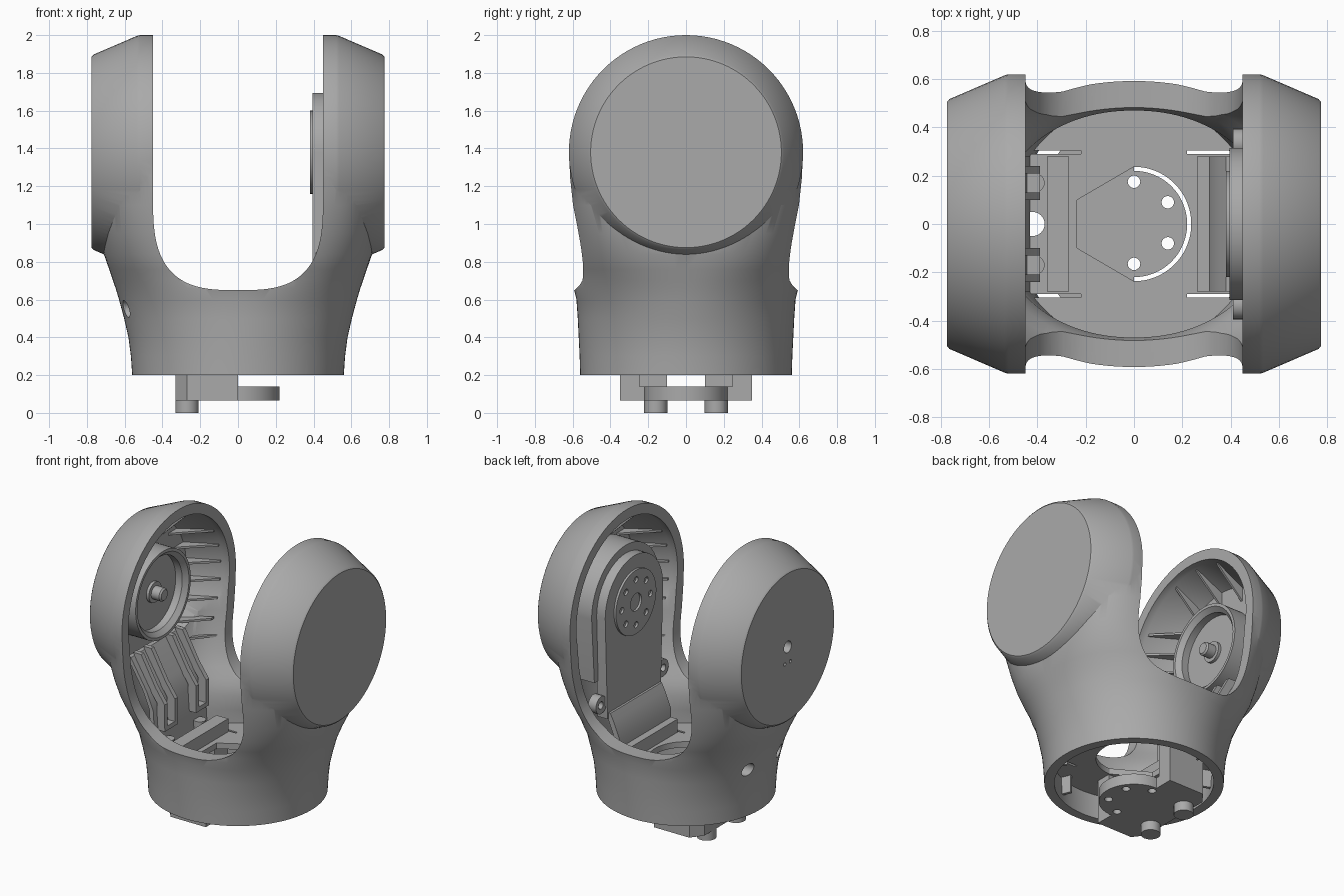
import bpy, bmesh, math
from math import cos, sin, pi, radians, sqrt

if "Cube" in bpy.data.objects:
    bpy.data.objects.remove(bpy.data.objects["Cube"])

CZ = 1.38  # height of the joint axis


def finish(name, bm):
    bmesh.ops.recalc_face_normals(bm, faces=bm.faces)
    me = bpy.data.meshes.new(name)
    bm.to_mesh(me)
    bm.free()
    ob = bpy.data.objects.new(name, me)
    bpy.context.collection.objects.link(ob)
    return ob


def skin(name, rings, closed=False):
    """Bridge equal rings of points; cap the ends unless the rings form a loop."""
    bm = bmesh.new()
    vs = [[bm.verts.new(p) for p in r] for r in rings]
    n = len(rings[0])
    pairs = list(zip(vs, vs[1:])) + ([(vs[-1], vs[0])] if closed else [])
    for a, b in pairs:
        for i in range(n):
            j = (i + 1) % n
            bm.faces.new((a[i], a[j], b[j], b[i]))
    if not closed:
        bm.faces.new(vs[0])
        bm.faces.new(vs[-1])
    return finish(name, bm)


def prism(name, pts, axis, lo, hi):
    put = {'x': lambda u, v, w: (w, u, v),
           'y': lambda u, v, w: (u, w, v),
           'z': lambda u, v, w: (u, v, w)}[axis]
    return skin(name, [[put(u, v, w) for u, v in pts] for w in (lo, hi)])


def arc(cu, cv, r, a0=0, a1=360, n=40):
    k = n if a1 - a0 == 360 else n - 1
    return [(cu + r * cos(radians(a0 + (a1 - a0) * i / k)),
             cv + r * sin(radians(a0 + (a1 - a0) * i / k))) for i in range(n)]


def box(name, x0, x1, y0, y1, z0, z1):
    return prism(name, [(x0, y0), (x1, y0), (x1, y1), (x0, y1)], 'z', z0, z1)


def lathe(name, prof, closed=False, n=96):
    """Turn an (x, radius) profile round the joint axis."""
    return skin(name, [[(x, r * cos(2 * pi * i / n), CZ + r * sin(2 * pi * i / n))
                        for i in range(n)] for x, r in prof], closed)


def apply(ob, others, op='DIFFERENCE'):
    for o in others:
        m = ob.modifiers.new('b', 'BOOLEAN')
        m.operation, m.object, m.solver = op, o, 'EXACT'
        dg = bpy.context.evaluated_depsgraph_get()
        me = bpy.data.meshes.new_from_object(ob.evaluated_get(dg))
        ob.modifiers.clear()
        ob.data = me
        bpy.data.objects.remove(o)
    return ob


# --- yoke shell: lofted base plus tapered joint drum, hollowed, then U-cut
# rows: height, half width, half depth measured at x, x, roundness, wall in y
ROWS = [(.2, .56, .56, 0, 2, .06), (.3, .567, .563, 0, 2, .06), (.4, .58, .568, 0, 2, .06),
        (.5, .603, .573, 0, 2.05, .08), (.6, .63, .58, 0, 2.1, .11),
        (.66, .648, .56, .25, 2.2, .11), (.70, .662, .543, .31, 2.3, .10),
        (.76, .682, .543, .37, 2.5, .085), (.84, .71, .552, .41, 2.8, .075),
        (.95, .725, .57, .437, 3.2, .07), (1.1, .74, .598, .45, 3.6, .07),
        (1.25, .75, .614, .45, 3.9, .07), (1.38, .755, .619, .45, 4, .07)]


def loft(name, hollow, rows, n=128):
    rings = []
    for z, a, s, xs, e, wall in rows:
        b = s / (1 - (xs / a) ** e) ** (1 / e)
        if hollow:
            a, b = a - .065, b - wall
        rings.append([(a * math.copysign(abs(cos(t)) ** (2 / e), cos(t)),
                       b * math.copysign(abs(sin(t)) ** (2 / e), sin(t)), z)
                      for t in (2 * pi * i / n for i in range(n))])
    return skin(name, rings)


shell = loft('yoke_shell', False, ROWS)
drum = [(.52, .62), (.535, .616), (.765, .517), (.775, .505)]
apply(shell, [lathe('drum', [(-x, r) for x, r in drum[::-1]] + drum)], 'UNION')
half_u = [(.45, 2.3)] + [(.45 * cos(t) ** .66, 1.15 - .5 * sin(t) ** .66)
                         for t in (pi / 2 * i / 28 for i in range(28))]
u_cut = prism('u_cut', half_u + [(0, .65)] + [(-x, z) for x, z in half_u[::-1]], 'y', -1, 1)
cavity = loft('cavity', True, [(.1, .56, .56, 0, 2, .06)] + ROWS)
drum_cavity = lathe('drum_cavity', [(-.71, .45), (-.5, .55), (.5, .55), (.71, .45)])
holes = [prism('hole', arc(0, CZ, .04, n=24), 'x', -.85, -.65)]
holes += [prism('hole', arc(y, .55, .045, n=24), 'x', -.8, -.5) for y in (-.17, .17)]
holes += [prism('hole', arc(y, 1.27, .012, n=12), 'x', -.85, -.74) for y in (-.03, .03)]
apply(shell, [cavity, drum_cavity, u_cut] + holes)

# --- triangular stiffening ribs in both arms
for sx in (-1, 1):
    for z in (1.06, 1.18, 1.3, 1.42, 1.54, 1.66):
        d = z - CZ
        deep, rim = sqrt(.47 ** 2 - d * d), sqrt(.565 ** 2 - d * d)
        for sy in (-1, 1):
            prism('side_rib', [(sx * .72, sy * (deep - .13)), (sx * .72, sy * deep),
                               (sx * .51, sy * rim), (sx * .51, sy * (rim - .03))],
                  'z', z - .007, z + .007)
    for y in (-.2, 0, .2):
        deep, rim = CZ + sqrt(.47 ** 2 - y * y), CZ + sqrt(.565 ** 2 - y * y)
        prism('top_rib', [(sx * .72, deep - .13), (sx * .72, deep),
                          (sx * .51, rim), (sx * .51, rim - .03)],
              'y', y - .007, y + .007)
    for sy in (-1, 1):
        prism('low_rib', [(sx * .6, sy * .33), (sx * .6, sy * .42), (sx * .48, sy * .51),
                          (sx * .48, sy * .47)], 'z', .935, .95)

# --- upright ribs in the base
for k in range(8):
    a = radians(22.5 + 45 * k)
    c, s = cos(a), sin(a)
    prism('base_rib', [(c * r - s * t, s * r + c * t)
                       for r, t in ((.44, -.01), (.52, -.01), (.52, .01), (.44, .01))],
          'z', .25, .4)

# --- floor inside the base, with shaped opening and slits
floor = prism('inner_floor', [(.56 * cos(2 * pi * i / 64), .54 * sin(2 * pi * i / 64))
                              for i in range(64)], 'z', .37, .41)
opening = arc(0, 0, .237, -90, 90) + [(-.235, .1), (-.235, -.1)]
cuts = [prism('opening', opening, 'z', .3, .7),
        prism('cable_hole', arc(-.42, 0, .05, n=24), 'z', .3, .7)]
for sx in (-1, 1):
    for sy in (-1, 1):
        cuts.append(box('slit', *sorted((sx * .22, sx * .43)),
                        *sorted((sy * .29, sy * .305)), .3, .7))
apply(floor, cuts)
box('left_floor_bar', -.36, -.27, -.28, .28, .40, .50)
box('right_floor_bar', .26, .35, -.28, .28, .40, .50)

# --- rotating foot below the base
foot = prism('foot_plate', arc(0, 0, .22, -90, 90) +
             [(0, .35), (-.27, .35), (-.33, .27), (-.33, -.27), (-.27, -.35), (0, -.35)],
             'z', .065, .14)
apply(foot, [prism('screw_hole', arc(x, y, .026, n=16), 'z', 0, .3)
             for x, y in ((.14, .09), (.14, -.08), (0, .175), (0, -.165))])
for sy in (-1, 1):
    prism('foot_post', [(0, sy * .245), (0, sy * .35), (-.27, sy * .35), (-.33, sy * .27),
                        (-.33, sy * .245)], 'z', .10, .38)
    box('foot_inner_post', -.33, -.25, *sorted((sy * .1, sy * .25)), .10, .38)
    prism('foot_pin', arc(-.27, sy * .16, .062, n=24), 'z', 0, .1)

# --- left arm: bearing cup, pin and finger bracket
lathe('bearing_cup', [(-.73, .25), (-.73, .30), (-.57, .30), (-.57, .28), (-.60, .25)], True, 64)
lathe('bearing_disc', [(-.68, .26), (-.65, .26)], n=64)
lathe('bearing_pin', [(-.67, .07), (-.63, .07), (-.63, .045), (-.57, .045), (-.56, .035)], n=32)


def strip(name, path, t, y0, y1):
    """Bent sheet: an x-z path given thickness along x."""
    return prism(name, path + [(x - t, z) for x, z in path[::-1]], 'y', y0, y1)


strip('finger_backing', [(-.62, 1.04), (-.50, .84), (-.45, .72), (-.43, .4)], .03, -.28, .28)
for sy in (-1, 1):
    for d in (-.055, .055):
        y = sy * .17 + d
        strip('finger_rail', [(-.57, 1.06), (-.46, .86), (-.39, .76), (-.39, .6)],
              .06, y - .016, y + .016)
    box('finger_end', -.45, -.39, sy * .17 - .07, sy * .17 + .07, .575, .605)
    prism('finger_boss', arc(-.41, sy * .17, .04, n=20), 'z', .4, .5)

# --- right arm: actuator housing, mounting plate and output disc
prism('actuator_housing', arc(0, CZ, .37, 0, 180) + [(-.34, .93), (.34, .93)], 'x', .46, .65)
prism('mounting_plate', arc(0, CZ, .315, 0, 180) + [(-.29, .68), (.29, .68)], 'x', .395, .47)
for sy in (-1, 1):
    ear = prism('plate_ear', arc(sy * .335, .79, .06, n=24), 'x', .41, .47)
    apply(ear, [prism('ear_hole', arc(sy * .34, .79, .025, n=16), 'x', .3, .6)])
disc = prism('output_disc', arc(0, CZ, .22, n=48), 'x', .38, .41)
apply(disc, [prism('disc_hole', arc(0, CZ, .06, n=24), 'x', .3, .5)] +
      [prism('disc_hole', arc(.155 * cos(k * pi / 4), CZ + .155 * sin(k * pi / 4), .022, n=12),
             'x', .3, .5) for k in range(8)])
strip('plate_bend', [(.42, .72), (.395, .67), (.35, .56), (.35, .4)], .04, -.28, .28)

# --- one grey material, smooth shading with crisp edges
grey = bpy.data.materials.new('plain_grey')
grey.diffuse_color = (.4, .4, .4, 1)
grey.use_nodes = True
grey.node_tree.nodes["Principled BSDF"].inputs["Base Color"].default_value = grey.diffuse_color
for ob in bpy.context.scene.objects:
    ob.data.materials.clear()
    ob.data.materials.append(grey)
    for p in ob.data.polygons:
        p.material_index = 0
    ob.select_set(True)
bpy.context.view_layer.objects.active = shell
bpy.ops.object.shade_smooth_by_angle(angle=radians(30))
